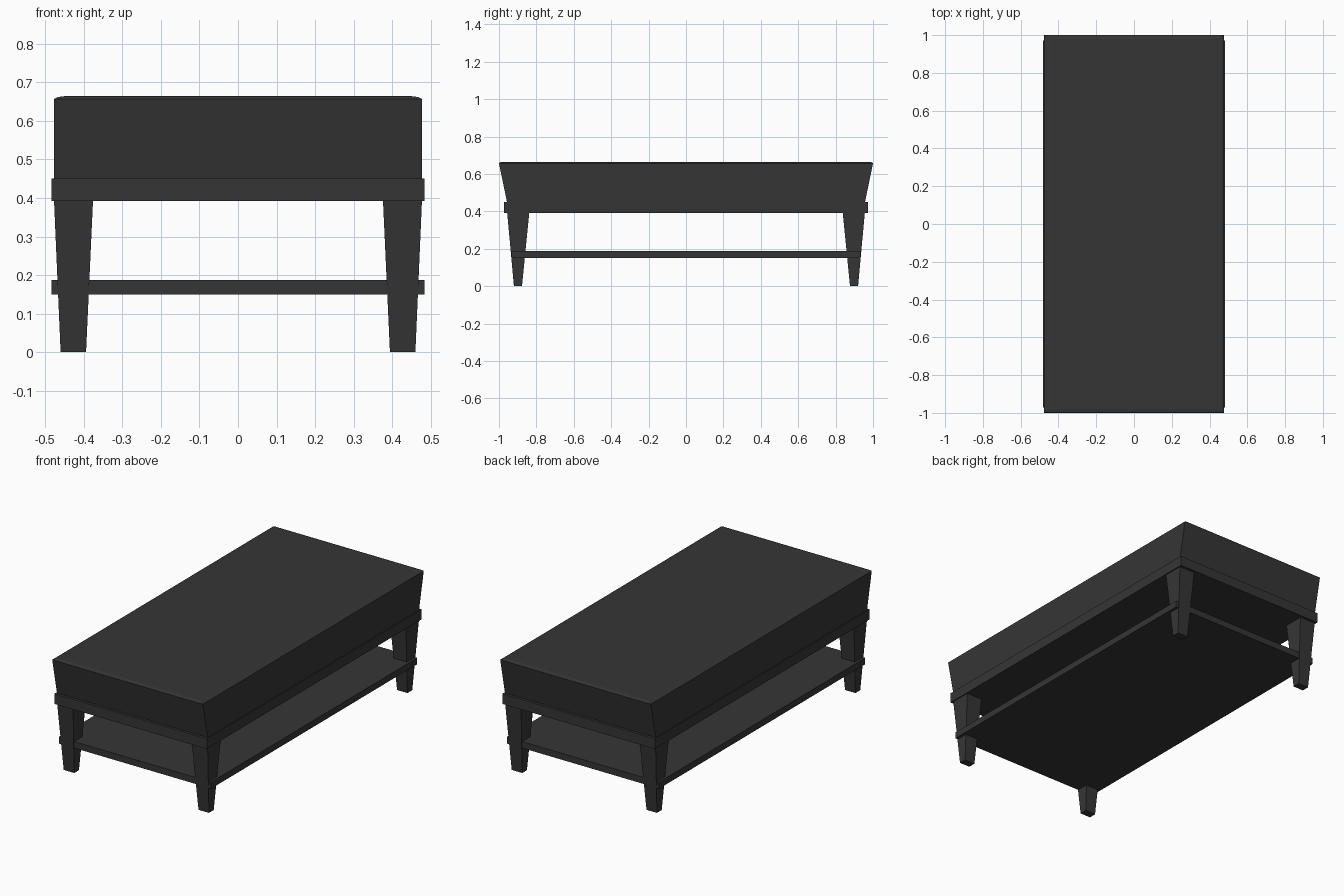
import bpy, bmesh

if "Cube" in bpy.data.objects:
    bpy.data.objects.remove(bpy.data.objects["Cube"])

charcoal = bpy.data.materials.new("charcoal")
charcoal.diffuse_color = (0.036, 0.036, 0.036, 1)
charcoal.use_nodes = True
charcoal.node_tree.nodes["Principled BSDF"].inputs["Base Color"].default_value = charcoal.diffuse_color


def lofted_box(name, rings):
    """Stack of rectangles: (x0, x1, y0, y1, z) from bottom to top."""
    bm = bmesh.new()
    loops = [[bm.verts.new((x, y, z)) for x, y in ((x0, y0), (x1, y0), (x1, y1), (x0, y1))]
             for x0, x1, y0, y1, z in rings]
    bm.faces.new(loops[0])
    bm.faces.new(loops[-1])
    for a, b in zip(loops, loops[1:]):
        for i in range(4):
            j = (i + 1) % 4
            bm.faces.new((a[i], a[j], b[j], b[i]))
    bmesh.ops.recalc_face_normals(bm, faces=bm.faces)
    me = bpy.data.meshes.new(name)
    bm.to_mesh(me)
    bm.free()
    me.materials.append(charcoal)
    ob = bpy.data.objects.new(name, me)
    bpy.context.collection.objects.link(ob)
    return ob


def centred(x, y, z):
    return (-x, x, -y, y, z)


# Upholstered top: ends flare outward, top edge softly crowned
lofted_box("cushion", [centred(0.477, 0.957, 0.45), centred(0.477, 1.0, 0.657),
                       centred(0.466, 0.995, 0.662), centred(0.44, 0.98, 0.665)])

# Frame under the cushion and the lower shelf
lofted_box("frame", [centred(0.483, 0.972, 0.392), centred(0.483, 0.972, 0.45)])
lofted_box("shelf", [centred(0.483, 0.932, 0.15), centred(0.483, 0.932, 0.187)])

# Four tapered legs, mirrored from one
legs = lofted_box("legs", [(0.394, 0.460, 0.877, 0.920, 0), (0.376, 0.477, 0.838, 0.956, 0.392)])
mirror = legs.modifiers.new("mirror", 'MIRROR')
mirror.use_axis = (True, True, False)
